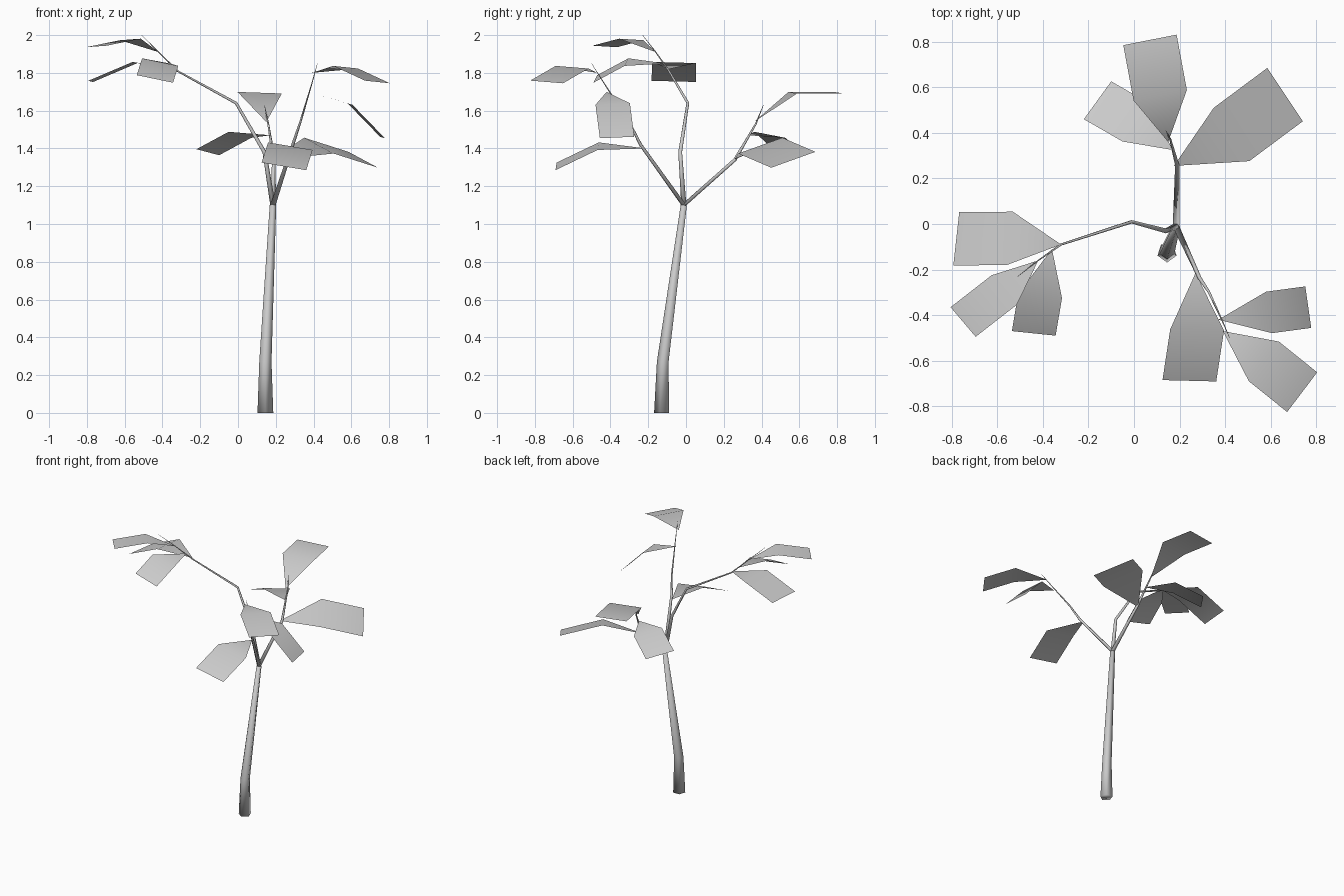
import bpy
import bmesh
from math import cos, sin, tau
from mathutils import Vector

cube = bpy.data.objects.get("Cube")
if cube:
    bpy.data.objects.remove(cube, do_unlink=True)

SIDES = 5
UP = Vector((0, 0, 1))

grey = bpy.data.materials.new("plain grey")
grey.use_nodes = True
grey.diffuse_color = (0.6, 0.6, 0.6, 1)
grey.node_tree.nodes["Principled BSDF"].inputs["Base Color"].default_value = grey.diffuse_color


def finish(bm, name):
    """Turn a bmesh into a smooth shaded object."""
    mesh = bpy.data.meshes.new(name)
    for face in bm.faces:
        face.smooth = True
    bm.to_mesh(mesh)
    bm.free()
    mesh.materials.append(grey)
    obj = bpy.data.objects.new(name, mesh)
    bpy.context.collection.objects.link(obj)
    return obj


def limb(name, points, radii):
    """Tapered tube along a bent path; the first ring lies level."""
    bm = bmesh.new()
    path = [Vector(p) for p in points]
    rings = []
    for i, (centre, radius) in enumerate(zip(path, radii)):
        if i == 0:
            direction = UP
        else:
            direction = (centre - path[i - 1]).normalized()
            if i + 1 < len(path):
                direction = direction + (path[i + 1] - centre).normalized()
        turn = UP.rotation_difference(direction)
        ring = []
        for k in range(SIDES):
            angle = tau * (k / SIDES) - tau / 4
            offset = Vector((cos(angle), sin(angle), 0)) * radius
            ring.append(bm.verts.new(centre + turn @ offset))
        rings.append(ring)
    for low, high in zip(rings, rings[1:]):
        for k in range(SIDES):
            n = (k + 1) % SIDES
            bm.faces.new((low[k], low[n], high[n], high[k]))
    bm.faces.new(rings[0][::-1])
    bm.faces.new(rings[-1])
    return finish(bm, name)


def leaf(name, stem, middle, end, half):
    """Folded blade: a triangle at the stem and a square-cut outer half."""
    stem, middle, end, half = map(Vector, (stem, middle, end, half))
    bm = bmesh.new()
    s, a, b, c, d = [bm.verts.new(p) for p in
                     (stem, middle + half, middle - half, end - half, end + half)]
    faces = [bm.faces.new((s, a, b)), bm.faces.new((a, d, c, b))]
    # turn the upper side outward
    bm.normal_update()
    if sum(f.normal.z for f in faces) < 0:
        bmesh.ops.reverse_faces(bm, faces=faces)
    return finish(bm, name)


# Trunk, leaning and narrowing up to the fork
fork = (0.185, -0.01, 1.1)
limb("trunk", [(0.145, -0.125, 0), (0.145, -0.12, 0.27), fork],
     [0.044, 0.034, 0.018])

# Three bent branches from the fork
limb("right_branch",
     [fork, (0.14, -0.03, 1.38), (-0.01, 0.01, 1.64), (-0.32, -0.09, 1.81),
      (-0.42, -0.16, 1.91), (-0.51, -0.23, 2)],
     [0.015, 0.011, 0.008, 0.005, 0.003, 0.001])
limb("front_branch",
     [fork, (0.29, -0.24, 1.42), (0.33, -0.3, 1.54), (0.39, -0.43, 1.74),
      (0.42, -0.5, 1.85)],
     [0.015, 0.009, 0.006, 0.003, 0.001])
limb("back_branch",
     [fork, (0.19, 0.26, 1.34), (0.16, 0.37, 1.53), (0.14, 0.41, 1.63)],
     [0.016, 0.01, 0.005, 0.001])

# Leaves: stem point, fold centre, end centre, half of the width
leaf("right_leaf_outer", (-0.32, -0.09, 1.82), (-0.545, -0.063, 1.855),
     (-0.78, -0.065, 1.755), (0.013, 0.117, -0.003))
leaf("right_leaf_top", (-0.42, -0.16, 1.91), (-0.57, -0.29, 1.977),
     (-0.75, -0.43, 1.94), (-0.055, 0.065, -0.004))
leaf("right_leaf_front", (-0.36, -0.11, 1.85), (-0.412, -0.315, 1.857),
     (-0.44, -0.48, 1.768), (-0.096, 0.01, 0.02))
leaf("front_leaf_low", (0.27, -0.215, 1.4), (0.277, -0.465, 1.412),
     (0.243, -0.688, 1.305), (-0.118, 0.003, 0.02))
leaf("front_leaf_side", (0.37, -0.42, 1.7), (0.593, -0.388, 1.635),
     (0.765, -0.365, 1.458), (-0.013, 0.091, 0.004))
leaf("front_leaf_top", (0.39, -0.47, 1.8), (0.57, -0.603, 1.83),
     (0.738, -0.738, 1.752), (0.066, 0.087, -0.007))
leaf("back_leaf_large", (0.175, 0.255, 1.34), (0.428, 0.393, 1.415),
     (0.663, 0.568, 1.34), (-0.078, 0.117, 0.042))
leaf("back_leaf_side", (0.17, 0.325, 1.47), (0.01, 0.445, 1.472),
     (-0.16, 0.543, 1.38), (0.06, 0.083, -0.016))
leaf("back_leaf_top", (0.15, 0.36, 1.54), (0.115, 0.565, 1.695),
     (0.07, 0.808, 1.695), (-0.117, -0.023, 0.004))
